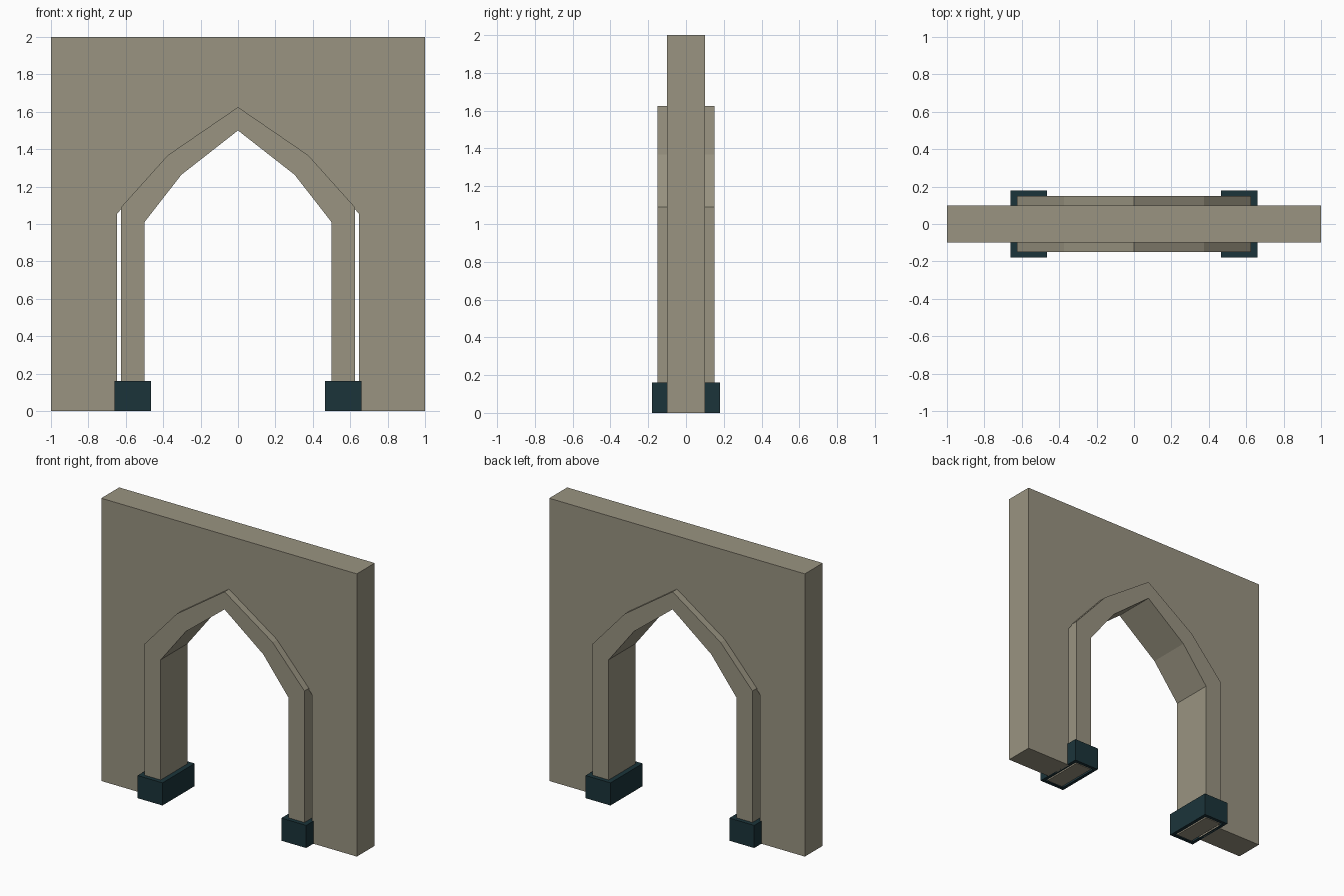
import bpy, bmesh
from mathutils import Matrix

if "Cube" in bpy.data.objects:
    bpy.data.objects.remove(bpy.data.objects["Cube"])


def material(name, rgb):
    mat = bpy.data.materials.new(name)
    mat.diffuse_color = (*rgb, 1)
    mat.use_nodes = True
    mat.node_tree.nodes["Principled BSDF"].inputs["Base Color"].default_value = mat.diffuse_color
    return mat


STONE = material("stone", (0.32, 0.295, 0.22))
DARK = material("dark_stone", (0.011, 0.034, 0.042))


def finish(name, bm, mat):
    bmesh.ops.recalc_face_normals(bm, faces=bm.faces)
    mesh = bpy.data.meshes.new(name)
    bm.to_mesh(mesh)
    bm.free()
    mesh.materials.append(mat)
    obj = bpy.data.objects.new(name, mesh)
    bpy.context.collection.objects.link(obj)
    return obj


def mirrored(half):
    """Right half from ground to apex -> full path, right foot to left foot."""
    return half + [(-x, z) for x, z in reversed(half[:-1])]


def arch_slab(name, outer, inner, depth):
    """Extrude the band between two paths with equal point counts."""
    bm = bmesh.new()
    rows = [[bm.verts.new((x, -depth / 2, z)) for x, z in path] for path in (outer, inner)]
    a, b = rows
    for i in range(len(a) - 1):
        bm.faces.new((a[i], a[i + 1], b[i + 1], b[i]))
    bmesh.ops.dissolve_limit(bm, angle_limit=0.01, verts=bm.verts, edges=bm.edges)
    new = bmesh.ops.extrude_face_region(bm, geom=bm.faces[:])["geom"]
    moved = [v for v in new if isinstance(v, bmesh.types.BMVert)]
    bmesh.ops.translate(bm, verts=moved, vec=(0, depth, 0))
    return finish(name, bm, STONE)


# Wall with pointed opening
wall_outer = mirrored([(1, 0), (1, 2), (0.375, 2), (0, 2)])
wall_inner = mirrored([(0.648, 0), (0.648, 1.053), (0.375, 1.368), (0, 1.625)])
arch_slab("wall", wall_outer, wall_inner, 0.2)

# Arch surround standing proud of the wall on both faces
trim_outer = mirrored([(0.625, 0), (0.625, 1.09), (0.375, 1.368), (0, 1.625)])
trim_inner = mirrored([(0.5, 0), (0.5, 1.01), (0.303, 1.263), (0, 1.5)])
arch_slab("arch_surround", trim_outer, trim_inner, 0.3)

# Plinth blocks around the feet of the surround, open where the foot passes through
for name, side in (("left_plinth", -1), ("right_plinth", 1)):
    bm = bmesh.new()
    bmesh.ops.create_cube(bm, size=1, matrix=Matrix.Translation((side * 0.5625, 0, 0.08))
                          @ Matrix.Diagonal((0.195, 0.36, 0.16, 1)))
    bm.normal_update()
    bottom = [f for f in bm.faces if f.normal.z < -0.5]
    bmesh.ops.inset_region(bm, faces=bottom, thickness=0.033)
    bmesh.ops.delete(bm, geom=bottom, context='FACES')
    finish(name, bm, DARK)
